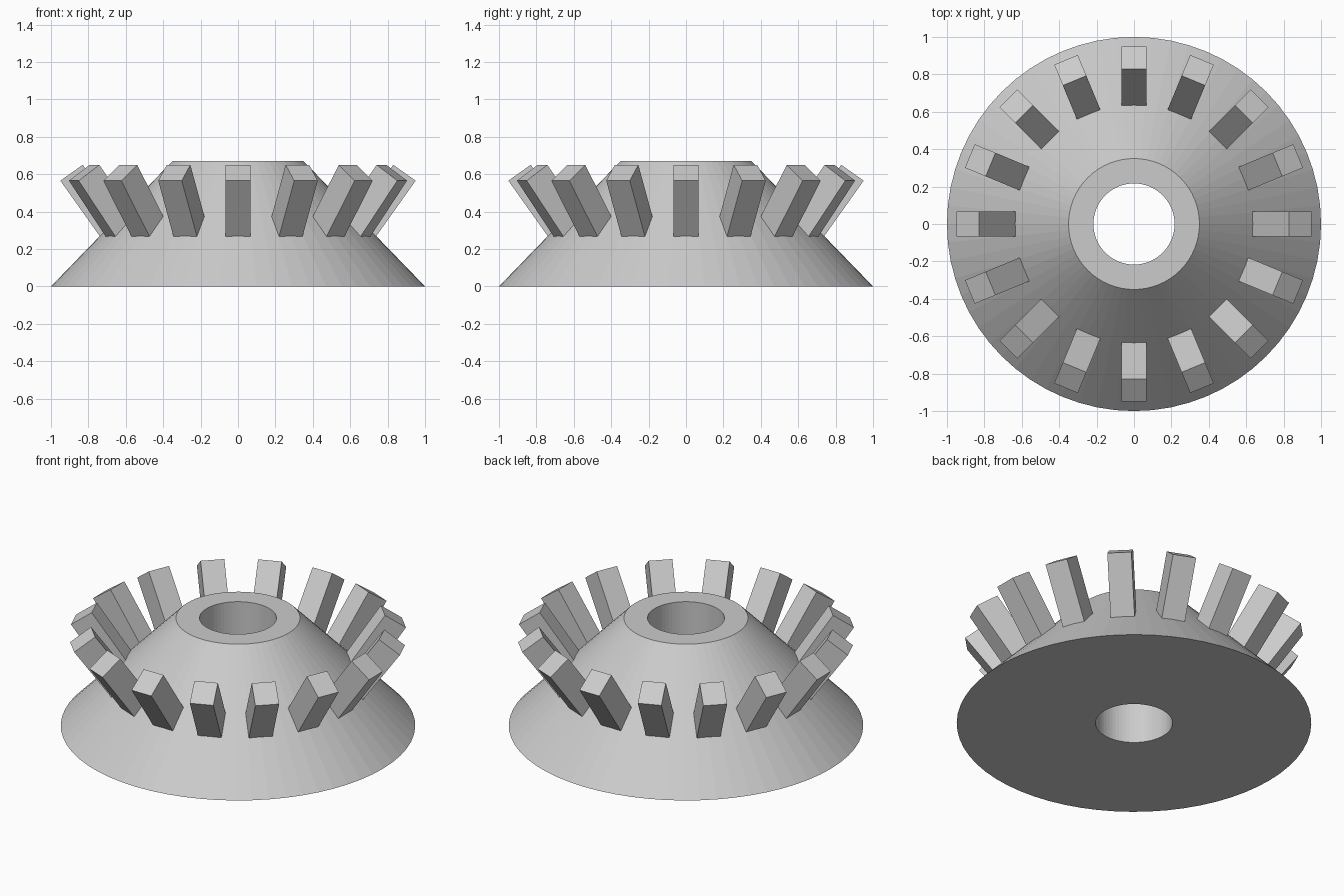
import bpy, bmesh, math
from mathutils import Matrix, Vector

cube = bpy.data.objects.get("Cube")
if cube:
    bpy.data.objects.remove(cube, do_unlink=True)

SEGMENTS = 64
TEETH = 16

# Single grey finish
grey = bpy.data.materials.new("light_grey")
grey.use_nodes = True
colour = (0.6, 0.6, 0.6, 1)
grey.diffuse_color = colour
grey.node_tree.nodes["Principled BSDF"].inputs["Base Color"].default_value = colour


def finish(name, bm):
    bmesh.ops.recalc_face_normals(bm, faces=bm.faces)
    mesh = bpy.data.meshes.new(name)
    bm.to_mesh(mesh)
    bm.free()
    mesh.materials.append(grey)
    obj = bpy.data.objects.new(name, mesh)
    bpy.context.collection.objects.link(obj)
    return obj


# Conical hub with a through bore: a closed profile spun about z
bm = bmesh.new()
profile = [(0.21, 0), (1, 0), (0.35, 0.67), (0.217, 0.67)]
profile[0] = (profile[3][0], 0)
rings = []
for i in range(SEGMENTS):
    turn = Matrix.Rotation(math.tau * i / SEGMENTS, 3, "Z")
    rings.append([bm.verts.new(turn @ Vector((r, 0, z))) for r, z in profile])
for i in range(SEGMENTS):
    a, b = rings[i], rings[(i + 1) % SEGMENTS]
    for j in range(len(profile)):
        k = (j + 1) % len(profile)
        bm.faces.new((a[j], b[j], b[k], a[k]))
finish("conical_hub", bm)

# Leaning rectangular tooth, its foot sunk just into the cone
section = [(0.95, 0.565), (0.83, 0.65), (0.62, 0.355), (0.725, 0.249)]
HALF_WIDTH = 0.068
for i in range(TEETH):
    bm = bmesh.new()
    sides = [[bm.verts.new((r, y, z)) for r, z in section]
             for y in (-HALF_WIDTH, HALF_WIDTH)]
    for side in sides:
        bm.faces.new(side)
    for j in range(4):
        k = (j + 1) % 4
        bm.faces.new((sides[0][j], sides[0][k], sides[1][k], sides[1][j]))
    tooth = finish(f"tooth_{i + 1}", bm)
    tooth.rotation_euler.z = math.tau * i / TEETH
